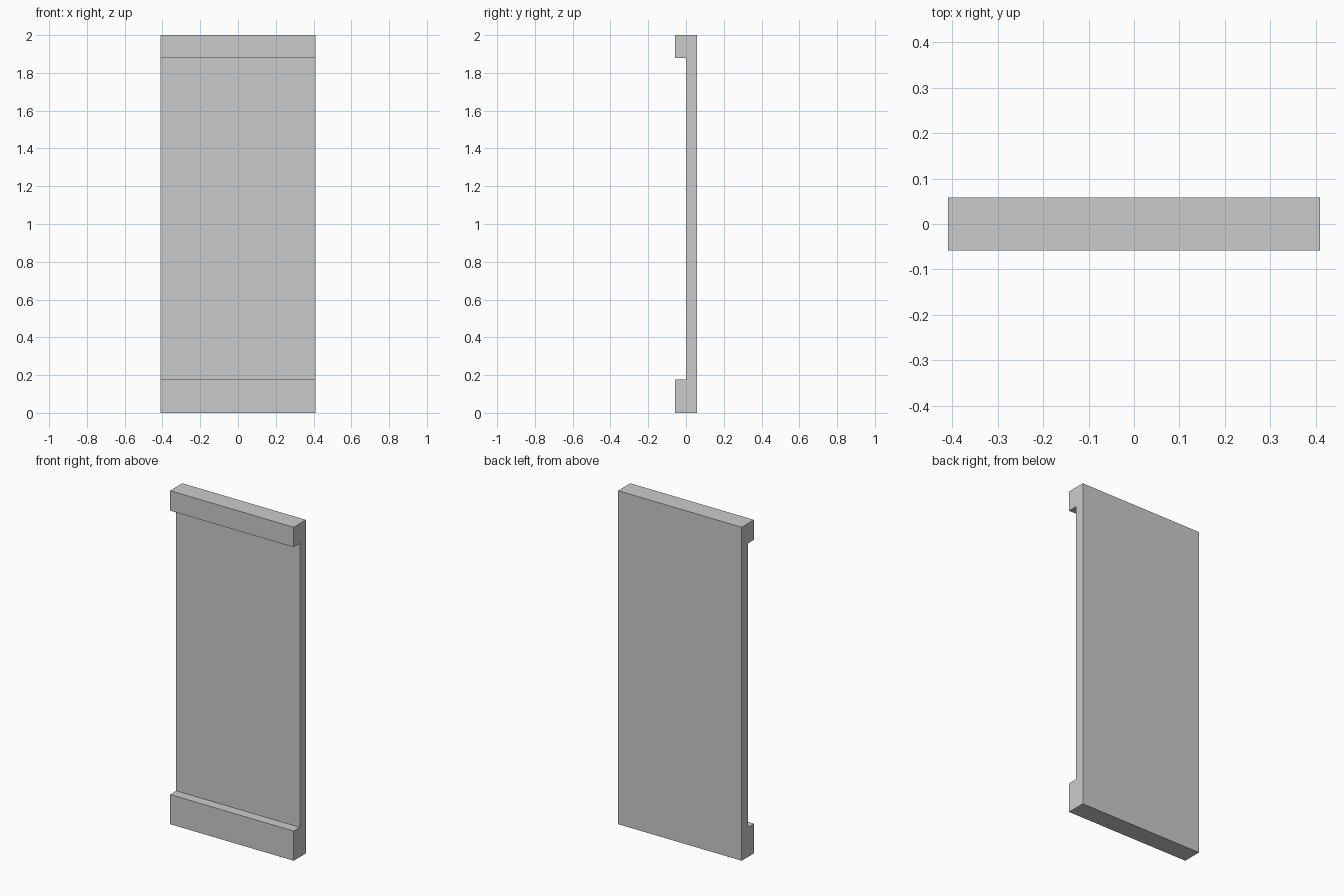
import bpy, bmesh

if "Cube" in bpy.data.objects:
    bpy.data.objects.remove(bpy.data.objects["Cube"])

HALF_W = 0.41
FRONT, PANEL, BACK = -0.058, 0.0, 0.058
SILL, LINTEL, TOP = 0.178, 1.88, 2.0

# Side profile (y, z): thin panel with thicker bottom and top rails
profile = [(BACK, 0), (BACK, TOP), (FRONT, TOP), (FRONT, LINTEL),
           (PANEL, LINTEL), (PANEL, SILL), (FRONT, SILL), (FRONT, 0)]

# Extrude the profile across the width
bm = bmesh.new()
face = bm.faces.new([bm.verts.new((-HALF_W, y, z)) for y, z in profile])
ext = bmesh.ops.extrude_face_region(bm, geom=[face], use_keep_orig=True)
verts = [g for g in ext["geom"] if isinstance(g, bmesh.types.BMVert)]
bmesh.ops.translate(bm, verts=verts, vec=(2 * HALF_W, 0, 0))
bmesh.ops.recalc_face_normals(bm, faces=bm.faces)

mesh = bpy.data.meshes.new("railed_panel")
bm.to_mesh(mesh)
bm.free()
bpy.context.collection.objects.link(bpy.data.objects.new("railed_panel", mesh))
